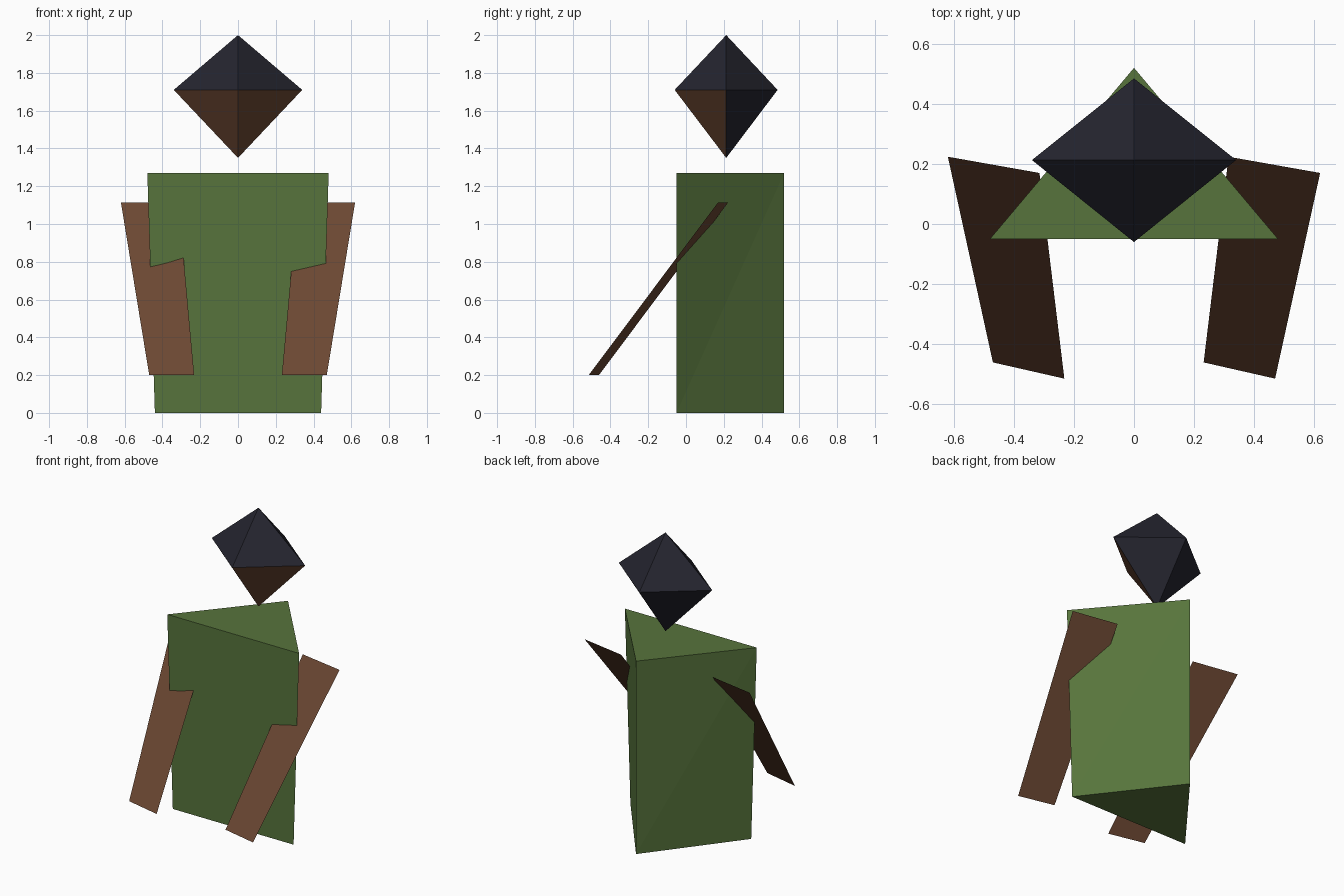
import bpy

cube = bpy.data.objects.get("Cube")
if cube:
    bpy.data.objects.remove(cube, do_unlink=True)


def material(name, rgb):
    mat = bpy.data.materials.new(name)
    mat.use_nodes = True
    mat.diffuse_color = (*rgb, 1)
    bsdf = next(n for n in mat.node_tree.nodes if n.type == "BSDF_PRINCIPLED")
    bsdf.inputs["Base Color"].default_value = (*rgb, 1)
    return mat


def build(name, verts, faces, *mats):
    mesh = bpy.data.meshes.new(name)
    mesh.from_pydata(verts, [], faces)
    for mat in mats:
        mesh.materials.append(mat)
    mesh.update()
    obj = bpy.data.objects.new(name, mesh)
    bpy.context.collection.objects.link(obj)
    return obj


green = material("cloth green", (0.095, 0.175, 0.045))
brown = material("skin brown", (0.147, 0.063, 0.032))
dark = material("hair dark", (0.018, 0.018, 0.028))

# Body: triangular prism, slightly wider at the top, point at the back
body_verts = []
for half_width, z in ((0.44, 0), (0.48, 1.27)):
    body_verts += [(-half_width, -0.05, z), (half_width, -0.05, z), (0, 0.52, z)]
body_faces = [(2, 1, 0), (3, 4, 5), (0, 1, 4, 3)]
# the two twisted back sides are each split along a diagonal
for a, b in ((1, 2), (2, 0)):
    body_faces += [(a, b, b + 3), (a, b + 3, a + 3)]
build("body", body_verts, body_faces, green)

# Head: stretched octahedron
cy, cz = 0.213, 1.71
ring = [(-0.34, cy, cz), (0, -0.06, cz), (0.34, cy, cz), (0, 0.485, cz)]
poles = [(0, cy, 2.0), (0, cy, 1.35)]
head_faces = []
for i in range(4):
    j = (i + 1) % 4
    head_faces += [(i, j, 4), (j, i, 5)]
head = build("head", ring + poles, head_faces, dark, brown)
# the lower front faces are the face, everything else is hair
for poly in head.data.polygons:
    poly.material_index = int(poly.normal.y < 0 and poly.normal.z < 0)

# Arms: flat tapered strips reaching down and forward, both tilted the same way
for side, name in ((-1, "right_arm"), (1, "left_arm")):
    top_y, low_y = 0.197, -0.488
    tilt = 0.027 * side
    arm = [(side * 0.62, top_y - tilt, 1.115), (side * 0.315, top_y + tilt, 1.115),
           (side * 0.232, low_y + tilt, 0.2), (side * 0.47, low_y - tilt, 0.2)]
    order = (0, 1, 2, 3) if side > 0 else (3, 2, 1, 0)
    build(name, arm, [order], brown)
